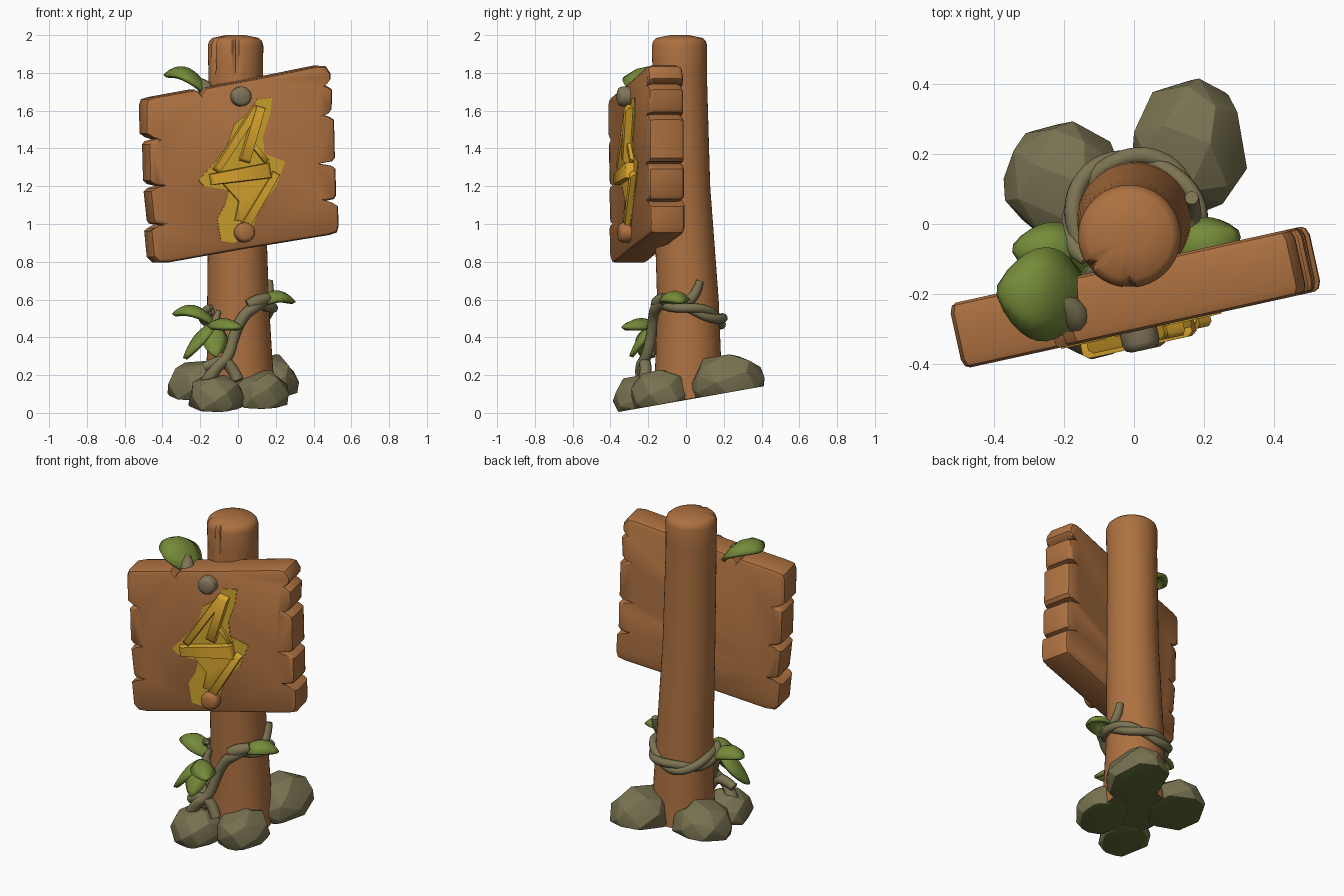
import bpy, bmesh, math, random
from mathutils import Vector

if "Cube" in bpy.data.objects:
    bpy.data.objects.remove(bpy.data.objects["Cube"])

random.seed(4)


def mat(name, r, g, b):
    m = bpy.data.materials.new(name)
    m.diffuse_color = (r, g, b, 1)
    m.use_nodes = True
    m.node_tree.nodes["Principled BSDF"].inputs["Base Color"].default_value = m.diffuse_color
    return m


WOOD = mat("brown wood", 0.42, 0.165, 0.052)
GOLD = mat("raised gold", 0.70, 0.38, 0.028)
PAINT = mat("gold paint", 0.62, 0.37, 0.026)
STONE = mat("olive stone", 0.19, 0.17, 0.082)
VINE = mat("grey vine", 0.20, 0.172, 0.085)
LEAF = mat("leaf green", 0.18, 0.26, 0.042)
MOSS = mat("dark moss", 0.10, 0.125, 0.03)
METAL = mat("nail grey", 0.22, 0.18, 0.10)


def finish(name, bm, mats, angle=35):
    bmesh.ops.recalc_face_normals(bm, faces=bm.faces)
    me = bpy.data.meshes.new(name)
    bm.to_mesh(me)
    bm.free()
    ob = bpy.data.objects.new(name, me)
    bpy.context.collection.objects.link(ob)
    for m in mats:
        me.materials.append(m)
    bpy.ops.object.select_all(action='DESELECT')
    ob.select_set(True)
    bpy.context.view_layer.objects.active = ob
    bpy.ops.object.shade_smooth_by_angle(angle=math.radians(angle))
    return ob


def loft(bm, rings):
    """Skin closed rings of points and cap both ends."""
    vr = [[bm.verts.new(p) for p in r] for r in rings]
    n = len(vr[0])
    for a, b in zip(vr, vr[1:]):
        for i in range(n):
            bm.faces.new((a[i], a[(i + 1) % n], b[(i + 1) % n], b[i]))
    bm.faces.new(vr[0])
    bm.faces.new(vr[-1])


def ground(y):
    """The model's underside is a sloping plane."""
    return 0.177 * (y + 0.385)


# Post: leaning tapered log with cracks in its top
N = 48
bm = bmesh.new()
rings = []
for z, cx, cy, r in [(0, .01, .015, .188), (.3, .008, .012, .173), (.6, 0, .01, .163),
                     (1.2, -.006, -.022, .15), (1.78, -.012, -.034, .145), (1.82, -.012, -.034, .145),
                     (1.945, -.013, -.035, .147), (1.97, -.013, -.035, .139),
                     (1.985, -.013, -.035, .122), (2.0, -.013, -.035, .05)]:
    ring = []
    for i in range(N):
        a = 2 * math.pi * i / N
        k = r
        if z > 1.81 and i in (29, 36):
            k = r * .87
        x, y = cx + k * math.cos(a), cy + k * math.sin(a)
        ring.append((x, y, z if z else ground(y) + .003))
    rings.append(ring)
loft(bm, rings)
for f in bm.faces:
    if all(v.co.z < .13 for v in f.verts):
        f.material_index = 1
finish("post", bm, [WOOD, MOSS], 40)


# Board parts share one turned frame: x along the board, depth d toward the viewer
def prism(name, outline, steps, m, angle=35):
    xs, zs = [p[0] for p in outline], [p[1] for p in outline]
    cx, cz = (min(xs) + max(xs)) / 2, (min(zs) + max(zs)) / 2
    bm = bmesh.new()
    loft(bm, [[(cx + (x - cx) * s, -d, cz + (z - cz) * s) for x, z in outline] for s, d in steps])
    ob = finish(name, bm, [m], angle)
    ob.location = (0, -.21, 0)
    ob.rotation_euler = (0, 0, math.radians(12.4))
    return ob


def face_xy(pts):
    """Front-view coordinates to board-face coordinates."""
    return [((x - .02) / .977, z) for x, z in pts]


def notched(side, zs):
    """Side edge from top to bottom with a wedge crack at each height."""
    pts = []
    for z, depth in zs:
        x = (.488 + (1.8 - z) * .05) if side > 0 else (-.522 + (1.63 - z) * .055)
        j = random.uniform(-.008, .008)
        pts += [(x + j, z + .03), (x - side * .018, z + .012), (x - side * depth, z),
                (x - side * .02, z - .012), (x - j, z - .028)]
    return pts


outline = [(-.522, 1.63), (-.512, 1.66), (-.475, 1.672), (-.25, 1.712), (-.22, 1.685), (-.19, 1.722),
           (.1, 1.775), (.42, 1.838), (.46, 1.835), (.485, 1.80)]
outline += notched(1, [(1.74, .05), (1.58, .06), (1.32, .085), (1.12, .07)])
outline += [(.53, .985), (.52, .955), (.48, .942), (0, .865), (-.40, .795), (-.45, .795), (-.48, .825)]
outline += notched(-1, [(1.45, .06), (1.2, .07), (.99, .08)])[::-1]
prism("sign_board", outline, [(.96, -.095), (.985, -.088), (1, -.068), (1, .068), (.985, .088), (.96, .095)], WOOD)

# Lightning emblem: thin paint patch with raised strokes over it
paint = [(.18, 1.67), (.10, 1.66), (.05, 1.58), (-.02, 1.53), (-.06, 1.41), (-.13, 1.32), (-.21, 1.23),
         (-.18, 1.2), (-.05, 1.18), (-.07, 1.1), (-.11, 1.03), (-.09, .91), (-.02, .9), (.07, .97),
         (.12, 1.1), (.2, 1.2), (.25, 1.33), (.14, 1.37), (.13, 1.46), (.17, 1.58)]
prism("bolt_paint", face_xy(paint), [(1, .09), (1, .099)], PAINT)
prism("bolt_lower_plate", face_xy([(-.09, 1.22), (.19, 1.27), (.04, 1.01), (-.02, 1.02), (.0, 1.12)]),
      [(1, .09), (1, .108), (.95, .112)], GOLD)


def stroke(name, a, b, w0, w1, d):
    a, b = Vector(a), Vector(b)
    n = (b - a).normalized()
    n = Vector((-n.y, n.x))
    q = [a + n * w0, a - n * w0, b - n * w1, b + n * w1]
    prism(name, face_xy([tuple(p) for p in q]), [(1, .08), (1, d - .012), (.9, d)], GOLD, 60)


stroke("bolt_bar", (-.15, 1.235), (.165, 1.285), .03, .042, .143)
stroke("bolt_left_diagonal", (.1, 1.62), (-.12, 1.28), .022, .02, .132)
stroke("bolt_right_diagonal", (.115, 1.62), (.03, 1.33), .025, .028, .136)
stroke("bolt_upper_edge", (.06, 1.44), (.15, 1.33), .012, .015, .118)
stroke("bolt_lower_edge", (.20, 1.27), (.035, .99), .02, .025, .126)

# Nails
for nm, x, z, m in [("top_nail", .012, 1.675, METAL), ("bottom_nail", .03, .955, WOOD)]:
    c = [(x + .053 * math.cos(i * math.pi / 8), z + .053 * math.sin(i * math.pi / 8)) for i in range(16)]
    prism(nm, face_xy(c), [(1, .08), (1, .13), (.88, .146), (.6, .153)], m, 50)


# Rocks: softly faceted hulls cut off by the sloping ground plane
def rock(name, x, y, rx, ry, h):
    bm = bmesh.new()
    n = 28
    for i in range(n):
        t = 1 - 2 * (i + .5) / n
        r = (1 - t * t) ** .4
        a = i * 2.39996 + random.uniform(-.25, .25)
        bm.verts.new((x + rx * 1.06 * r * math.cos(a), y + ry * 1.06 * r * math.sin(a),
                      ground(y) + .05 + (h - .05) * t * 1.06))
    bmesh.ops.convex_hull(bm, input=bm.verts)
    bmesh.ops.dissolve_limit(bm, angle_limit=math.radians(16), verts=bm.verts, edges=bm.edges)
    cut = bmesh.ops.bisect_plane(bm, geom=bm.verts[:] + bm.edges[:] + bm.faces[:],
                                 plane_co=(0, 0, ground(0)), plane_no=(0, -.177, 1), clear_inner=True)
    edges = [e for e in cut["geom_cut"] if isinstance(e, bmesh.types.BMEdge)]
    for f in bmesh.ops.edgeloop_fill(bm, edges=edges)["faces"]:
        f.material_index = 1
    ob = finish(name, bm, [STONE, MOSS], 180)
    b = ob.modifiers.new("soft edges", 'BEVEL')
    b.width, b.segments, b.material = .025, 3, 0
    b.limit_method, b.angle_limit = 'ANGLE', math.radians(12)


rock("rock_back_right", .16, .22, .162, .19, .20)
rock("rock_left", -.20, .12, .168, .168, .185)
rock("rock_front_left", -.12, -.235, .145, .145, .172)
rock("rock_front_right", .125, -.13, .145, .16, .18)


# Vines: tapered round curves
def vine(name, pts, r, tips=(1, .5)):
    cu = bpy.data.curves.new(name, 'CURVE')
    cu.dimensions = '3D'
    cu.bevel_depth, cu.bevel_resolution, cu.resolution_u, cu.use_fill_caps = r, 3, 6, True
    sp = cu.splines.new('NURBS')
    sp.points.add(len(pts) - 1)
    sp.use_endpoint_u, sp.order_u = True, 3
    for i, (p, q) in enumerate(zip(sp.points, pts)):
        p.co = (*q, 1)
        p.radius = tips[0] if i == 0 else tips[1] if i == len(pts) - 1 else 1
    cu.materials.append(VINE)
    bpy.context.collection.objects.link(bpy.data.objects.new(name, cu))


for k in range(2):
    ring = []
    for i in range(33):
        a = math.radians(-65 + i * 285 / 32)
        w = i * .42 + k * math.pi
        r = .178 + .01 * math.cos(w)
        ring.append((.0 + r * math.cos(a), .012 + r * math.sin(a),
                     .535 + .035 * math.cos(a + .9) - .02 * math.sin(a) + .018 * math.sin(w)))
    vine("vine_ring_%d" % (k + 1), ring, .025)
vine("vine_front", [(-.17, -.22, .15), (-.12, -.25, .24), (-.05, -.21, .29), (-.02, -.18, .42),
                    (.03, -.17, .52), (.09, -.16, .56), (.13, -.12, .59)], .03, (1.3, 1))
vine("vine_side_root", [(0, -.22, .17), (-.02, -.21, .22), (-.08, -.22, .29), (-.18, -.22, .24)], .032, (1, .8))
vine("vine_leaf_stem", [(-.05, -.19, .30), (-.09, -.17, .42), (-.13, -.14, .48), (-.1, -.13, .54)], .026)
vine("vine_right_tip", [(.12, -.12, .57), (.165, .0, .58), (.165, .055, .63), (.165, .075, .70)], .028, (1, .7))
vine("vine_leaf_bud", [(.05, -.16, .57), (.1, -.15, .59), (.16, -.11, .61)], .045, (.6, .6))
vine("top_leaf_stem", [(-.16, -.30, 1.66), (-.16, -.28, 1.70), (-.18, -.24, 1.73), (-.22, -.21, 1.76)], .04)


# Leaves: arched blades drooping at the sides
def leaf(name, base, tip, width, arch, droop=.045):
    base, tip = Vector(base), Vector(tip)
    d = tip - base
    side = Vector((-d.y, d.x, 0)).normalized()
    bm = bmesh.new()
    n = 10
    rows = []
    for i in range(n + 1):
        t = i / n
        k = max(math.sin(math.pi * (.08 + .91 * t)), 0) ** .75
        c = base + d * t + Vector((0, 0, arch * 4 * t * (1 - t)))
        rows.append([bm.verts.new(c + side * width / 2 * k * s - Vector((0, 0, droop * s * s * k)))
                     for s in (-1, -.5, 0, .5, 1)])
    for a, b in zip(rows, rows[1:]):
        for j in range(4):
            bm.faces.new((a[j], a[j + 1], b[j + 1], b[j]))
    ob = finish(name, bm, [LEAF], 60)
    s = ob.modifiers.new("thickness", 'SOLIDIFY')
    s.thickness, s.offset = .022, 0


leaf("top_leaf", (-.15, -.21, 1.69), (-.385, -.19, 1.785), .26, .08, .055)
leaf("leaf_left", (-.13, -.09, .48), (-.34, -.07, .52), .16, .06)
leaf("leaf_front", (-.14, -.17, .47), (.01, -.33, .45), .13, .03)
leaf("leaf_down_left", (-.12, -.16, .47), (-.28, -.22, .29), .15, .045)
leaf("leaf_down_front", (-.13, -.16, .46), (-.12, -.29, .30), .13, .045)
leaf("leaf_right", (.11, -.09, .58), (.295, -.03, .585), .15, .055)
